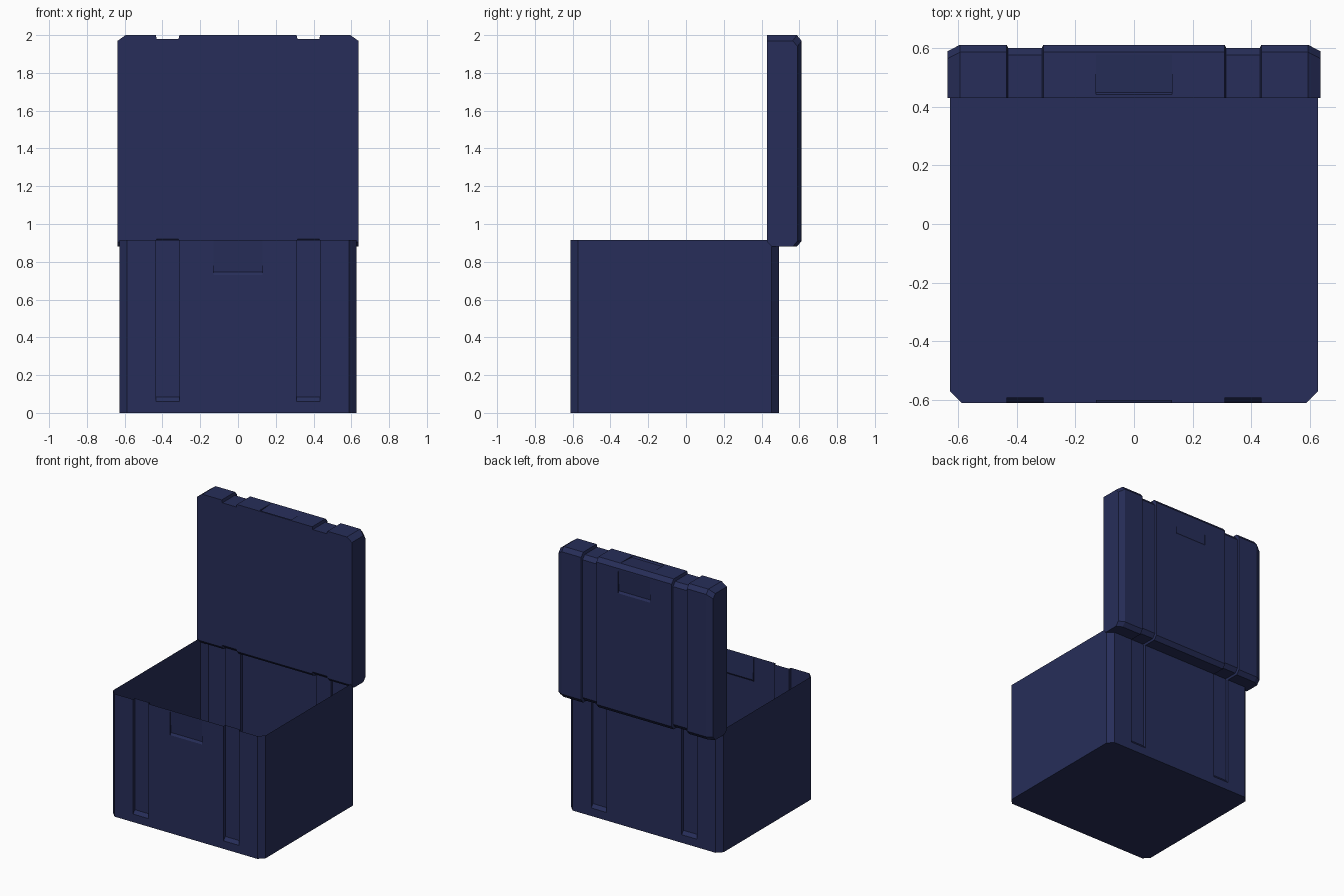
import bpy, bmesh

if "Cube" in bpy.data.objects:
    bpy.data.objects.remove(bpy.data.objects["Cube"])

navy = bpy.data.materials.new("navy")
navy.diffuse_color = (0.02, 0.027, 0.1, 1)
navy.use_nodes = True
navy.node_tree.nodes["Principled BSDF"].inputs["Base Color"].default_value = navy.diffuse_color


def loft(name, rings):
    """Skin a closed solid through rings of matching point count."""
    bm = bmesh.new()
    vs = [[bm.verts.new(p) for p in r] for r in rings]
    n = len(vs[0])
    for a, b in zip(vs, vs[1:]):
        for i in range(n):
            j = (i + 1) % n
            bm.faces.new((a[i], a[j], b[j], b[i]))
    bm.faces.new(vs[0])
    bm.faces.new(vs[-1])
    bmesh.ops.recalc_face_normals(bm, faces=bm.faces)
    me = bpy.data.meshes.new(name)
    bm.to_mesh(me)
    bm.free()
    ob = bpy.data.objects.new(name, me)
    bpy.context.collection.objects.link(ob)
    me.materials.append(navy)
    return ob


def prism(x0, x1, prof):
    """Cutter: (y, z) profile extruded along x."""
    return loft("cutter", [[(x, y, z) for y, z in prof] for x in (x0, x1)])


def carve(ob, cutters):
    for c in cutters:
        m = ob.modifiers.new("cut", 'BOOLEAN')
        m.operation = 'DIFFERENCE'
        m.solver = 'EXACT'
        m.object = c
    bpy.context.view_layer.update()
    dg = bpy.context.evaluated_depsgraph_get()
    me = bpy.data.meshes.new_from_object(ob.evaluated_get(dg))
    ob.modifiers.clear()
    ob.data = me
    for c in cutters:
        bpy.data.objects.remove(c)


# Box body: chamfered rectangle with strap grooves front and back
X, F, B, H, C = 0.628, -0.612, 0.493, 0.914, 0.04
plan = [(-X, F + C), (-X + C, F), (X - C, F), (X, F + C),
        (X, B - C), (X - C, B), (-X + C, B), (-X, B - C)]
box = loft("box_body", [[(x, y, z) for x, y in plan] for z in (0, H)])

groove = [(F - 0.02, 0.035), (F + 0.02, 0.085), (F + 0.02, 1), (F - 0.02, 1)]
groove_back = [(F + B - y, z) for y, z in groove]
cutters = [prism(s * 0.31, s * 0.435, g) for s in (-1, 1) for g in (groove, groove_back)]
# Shallow finger grip, deepest at its lower ledge
cutters.append(prism(-0.13, 0.13, [(F - 0.01, 0.714), (F + 0.01, 0.745),
                                   (F - 0.0005, H + 0.01), (F - 0.01, H + 0.01)]))
carve(box, cutters)

# Open the top so the walls are thin sheets
bm = bmesh.new()
bm.from_mesh(box.data)
top = [f for f in bm.faces if f.normal.z > 0.9 and f.calc_center_median().z > H - 0.01]
bmesh.ops.delete(bm, geom=top, context='FACES')
bm.to_mesh(box.data)
bm.free()

# Lid: upright slab lofted along x, stepping in at the strap grooves
def lid_profile(back, top, bottom, c=0.025):
    return [(0.43, top), (back - c, top), (back, top - c - 0.005),
            (back, bottom + c + 0.005), (back - c, bottom),
            (0.43 + c, bottom), (0.43, bottom + c)]

full = lid_profile(0.612, 2.0, 0.88)
strap = lid_profile(0.602, 1.98, 0.895)
end = lid_profile(0.59, 1.97, 0.88)
half = [(0.637, end), (0.595, full), (0.435, full), (0.43, strap), (0.315, strap), (0.31, full)]
stations = [(-x, p) for x, p in half] + half[::-1]
lid = loft("open_lid", [[(x, y, z) for y, z in p] for x, p in stations])

# Finger grip on the lid's outer face and front edge
carve(lid, [
    prism(-0.13, 0.13, [(0.6125, 1.968), (0.602, 1.80), (0.622, 1.77), (0.63, 1.968)]),
    prism(-0.13, 0.13, [(0.586, 2.0005), (0.45, 1.99), (0.434, 2.01), (0.586, 2.02)]),
])
